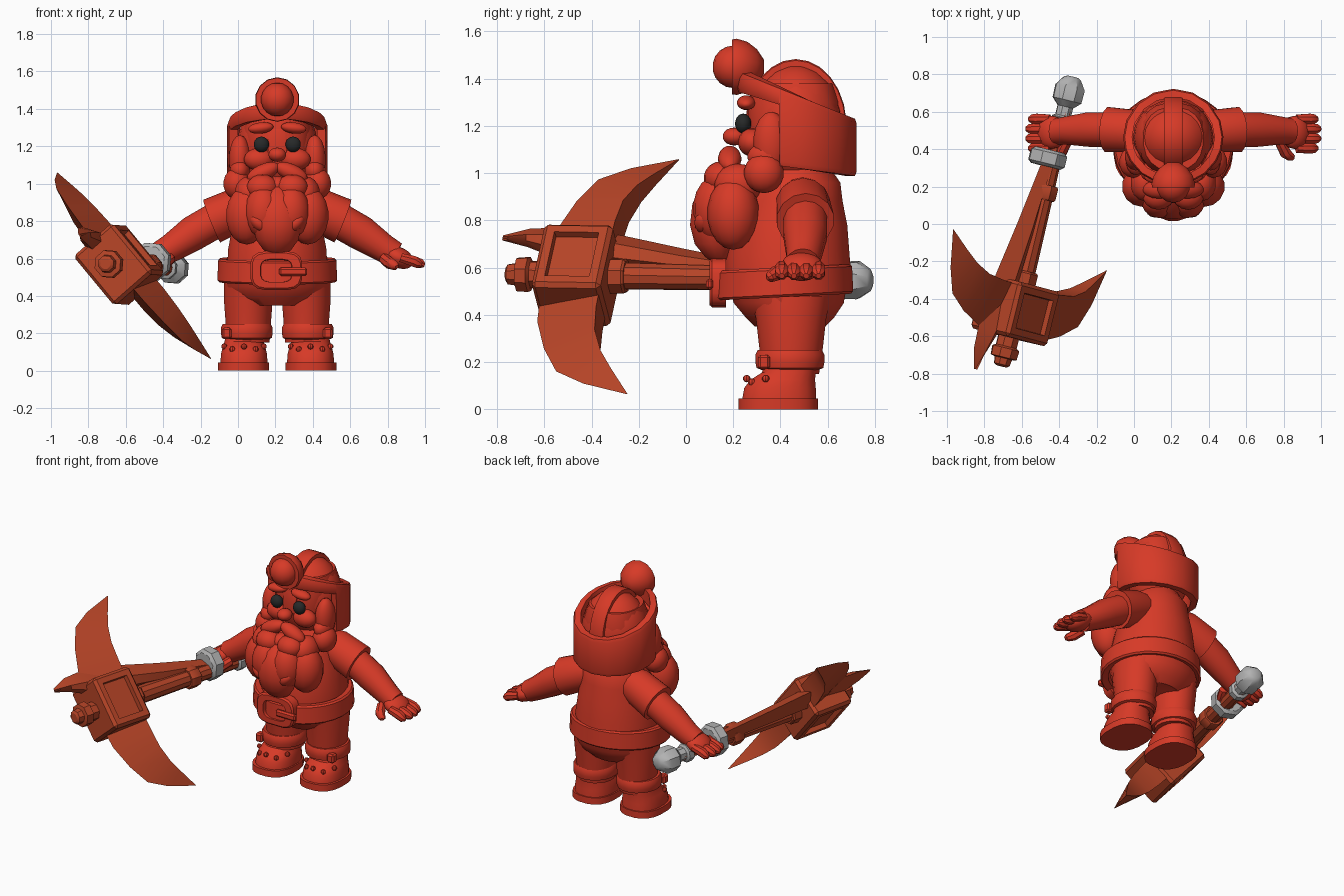
import bpy, bmesh, math
from mathutils import Vector, Matrix, Euler

if "Cube" in bpy.data.objects:
    bpy.data.objects.remove(bpy.data.objects["Cube"])

CX = 0.21  # symmetry plane of the figure


def material(name, rgb):
    m = bpy.data.materials.new(name)
    m.diffuse_color = (*rgb, 1)
    m.use_nodes = True
    m.node_tree.nodes["Principled BSDF"].inputs["Base Color"].default_value = m.diffuse_color
    return m


RED = material("red", (0.68, 0.042, 0.02))
RUST = material("rust", (0.47, 0.058, 0.02))
GREY = material("grey", (0.45, 0.45, 0.45))
BLACK = material("black", (0.02, 0.022, 0.022))


def finish(name, bm, mat, matrix=None):
    bmesh.ops.recalc_face_normals(bm, faces=bm.faces)
    me = bpy.data.meshes.new(name)
    bm.to_mesh(me)
    bm.free()
    me.materials.append(mat)
    ob = bpy.data.objects.new(name, me)
    bpy.context.collection.objects.link(ob)
    if matrix:
        ob.matrix_world = matrix
    return ob


def loft(name, rings, mat, matrix=None, closed=False):
    """Skin matching rings of points; cap the ends or join last to first."""
    bm = bmesh.new()
    vs = [[bm.verts.new(p) for p in r] for r in rings]
    n = len(rings[0])
    for a, b in list(zip(vs, vs[1:])) + ([(vs[-1], vs[0])] if closed else []):
        for i in range(n):
            j = (i + 1) % n
            bm.faces.new((a[i], a[j], b[j], b[i]))
    if not closed:
        bm.faces.new(vs[0])
        bm.faces.new(vs[-1])
    bmesh.ops.remove_doubles(bm, verts=bm.verts, dist=1e-5)
    return finish(name, bm, mat, matrix)


def ring(cx, cy, z, rx, ry, n=20, e=1.0):
    f = lambda t: math.copysign(abs(t) ** e, t)
    return [Vector((cx + rx * f(math.cos(a)), cy + ry * f(math.sin(a)), z))
            for a in (math.tau * (i + 0.5) / n for i in range(n))]


def ball(name, loc, r, mat=RED, tilt=(0, 0, 0), seg=14, rows=9):
    bm = bmesh.new()
    bmesh.ops.create_uvsphere(bm, u_segments=seg, v_segments=rows, radius=1)
    return finish(name, bm, mat, Matrix.LocRotScale(Vector(loc), Euler(tilt), Vector(r)))


def lathe(name, profile, mat, matrix=None, n=8):
    return loft(name, [ring(0, 0, z, r, r, n) for z, r in profile], mat, matrix)


def limb(name, path, mat=RED, n=14):
    """Round limb through (point, radius) stations."""
    d = (Vector(path[-1][0]) - Vector(path[0][0])).normalized()
    q = d.to_track_quat('Z', 'Y')
    return loft(name, [[Vector(p) + q @ v for v in ring(0, 0, 0, r, r, n)] for p, r in path], mat)


def block(name, loc, size, mat=RED, bevel=0.01, matrix=None):
    bm = bmesh.new()
    bmesh.ops.create_cube(bm, size=1, matrix=Matrix.LocRotScale(Vector(loc), None, Vector(size)))
    bmesh.ops.bevel(bm, geom=bm.edges[:], offset=bevel, segments=1, affect='EDGES')
    return finish(name, bm, mat, matrix)


# Torso, trousers seat and neck: (z, rx, ry, centre y)
loft("torso", [ring(CX, cy, z, rx, ry, 24) for z, rx, ry, cy in (
    (0.55, .27, .27, .435), (0.65, .265, .265, .43), (0.78, .24, .245, .44), (0.88, .215, .215, .45),
    (0.96, .20, .19, .465), (1.01, .15, .15, .47), (1.1, .12, .12, .47))], RED)
loft("trouser_seat", [ring(CX, cy, z, rx, ry, 24) for z, rx, ry, cy in (
    (0.35, .17, .15, .44), (0.39, .255, .19, .44), (0.45, .282, .235, .435), (0.56, .29, .26, .43))], RED)

# Belt with buckle
sections = [ring(CX, .41, z, .3225 + d, .30 + d, 28) for z, d in
            ((.485, -.05), (.475, -.01), (.485, 0), (.59, -.005), (.6, -.015), (.595, -.05))]
for s in sections:
    for p in s:
        p.z += 0.05 * (p.y - .41)
loft("belt", sections, RED, closed=True)
face_on = Matrix.Translation((.205, .13, .535)) @ Matrix.Rotation(math.pi / 2, 4, 'X')
loft("buckle", [ring(0, 0, z, rx, rz, 16, .55) for z, rx, rz in (
    (-.04, .14, .105), (.02, .14, .105), (.03, .13, .095), (.03, .085, .062), (-.04, .08, .058))],
     RED, face_on, closed=True)
block("buckle_prong", (.295, .1, .53), (.15, .03, .045))

for s, side in ((-1, "left"), (1, "right")):
    X = lambda d: CX + s * d
    # Legs and boots
    loft(side + "_leg", [ring(X(.155), .445, z, rx, ry) for z, rx, ry in (
        (.15, .115, .12), (.25, .122, .135), (.38, .132, .15), (.48, .13, .17))], RED)
    loft(side + "_boot_cuff", [ring(X(.163), .44, z, .14 + d, .148 + d) for z, d in (
        (.165, -.03), (.175, -.005), (.2, 0), (.23, 0), (.25, -.01), (.25, -.04))], RED)
    block(side + "_cuff_tab", (X(.27), .33, .2), (.05, .05, .06))
    loft(side + "_sole", [ring(X(.18), .39, z, .138, .17, 20, .8) for z in (0, .045)], RED)
    loft(side + "_boot", [ring(X(.178), cy, z, rx, ry, 20, .85) for z, rx, ry, cy in (
        (.045, .127, .158, .395), (.09, .124, .153, .398), (.125, .115, .138, .41),
        (.155, .105, .115, .435), (.19, .1, .11, .44))], RED)
    for i in range(5):  # toe studs
        a = math.radians(-90 + (i - 2) * 32)
        ball(side + "_boot_stud", (X(.178) + .118 * math.cos(a), .4 + .143 * math.sin(a),
             .115 if i % 2 else .13), (.016, .016, .016), seg=8, rows=5)

    # Sleeve, arm and hand
    limb(side + "_sleeve", [((X(.10), .49, .90), .09), ((X(.19), .495, .872), .115),
                            ((X(.35), .505, .80), .123), ((X(.35), .505, .80), .09)])
    limb(side + "_arm", [((X(.31), .505, .815), .095), ((X(.45), .505, .735), .094),
                         ((X(.57), .50, .655), .076), ((X(.63), .495, .62), .07)])
    ball(side + "_palm", (X(.65), .49, .605), (.085, .09, .055), tilt=(0, s * .45, 0))
    for i in range(4):
        y = .405 + i * .052
        tip = .77 if i in (1, 2) else .755
        limb(side + "_finger", [((X(.66), y, .605), .026), ((X(.73), y, .585), .031),
                                ((X(tip), y, .572), .027), ((X(tip + .018), y, .565), .012)], n=8)
    limb(side + "_thumb", [((X(.57), .44, .60), .03), ((X(.60), .38, .575), .032),
                           ((X(.63), .355, .56), .024), ((X(.64), .345, .555), .01)], n=8)

    # Face halves
    ball(side + "_eye", (X(.085), .242, 1.21), (.042, .034, .042), BLACK)
    ball(side + "_eyebrow", (X(.088), .255, 1.298), (.07, .04, .03), tilt=(0, s * .12, 0))
    ball(side + "_cheek", (X(.10), .28, 1.13), (.08, .06, .06))
    ball(side + "_sideburn", (X(.20), .36, 1.13), (.06, .075, .13))
    ball(side + "_moustache", (X(.075), .185, 1.06), (.095, .05, .045), tilt=(0, s * .42, 0))
    # Beard locks: offset, y, z, rx, ry, rz
    for d, y, z, rx, ry, rz in ((.215, .33, 1.0, .075, .085, .085), (.20, .34, 1.07, .055, .08, .06),
                                (.15, .22, .95, .08, .10, .09), (.165, .20, .83, .112, .11, .155),
                                (.08, .15, .98, .085, .075, .07), (.075, .13, .85, .1, .1, .14)):
        ball(side + "_beard_lock", (X(d), y, z), (rx, ry, rz))
    ball(side + "_beard_curl", (X(.10), .075, .79), (.055, .04, .035), tilt=(0, s * -.8, 0))

# Head, nose and middle of the beard
loft("head", [ring(CX, .455, z, rx, ry, 20, .85) for z, rx, ry in (
    (1.02, .13, .14), (1.08, .17, .18), (1.18, .185, .195), (1.30, .185, .195), (1.38, .16, .17))], RED)
ball("nose", (CX, .205, 1.155), (.048, .05, .038))
ball("lower_lip", (CX, .17, .99), (.06, .06, .05))
loft("beard_middle", [ring(CX, cy, z, rx, ry, 16) for z, rx, ry, cy in (
    (.61, .02, .02, .15), (.645, .075, .06, .14), (.70, .115, .09, .125), (.78, .135, .11, .125),
    (.87, .13, .105, .13), (.94, .10, .09, .15), (.99, .05, .06, .18))], RED)

# Helmet: shallow brim in front, deep guard at sides and back
angles = [math.radians(a) for a in (-90, -70, -50, -30, -16, -15.5, 0, 20, 45, 67, 90)]
angles += [math.pi - a for a in reversed(angles[1:-1])]
sections = []
for a in angles:
    c, sn = math.cos(a), math.sin(a)
    y = .465 + .258 * sn
    top = 1.43 - .39 * (y - .21)
    low = 1.345 - .3 * (y - .21) if sn < math.sin(math.radians(-15.8)) else 1.03 - .13 * (y - .4)
    pt = lambda k, z: Vector((CX + .268 * k * c, .465 + .258 * k * sn, z))
    sections.append([pt(.97, low), pt(1, low + .02), pt(1, top - .02), pt(.97, top),
                     pt(.82, top + .005), pt(.82, low)])
loft("helmet_guard", sections, RED, closed=True)
ball("helmet_dome", (CX, .465, 1.2), (.215, .20, .26), seg=20, rows=12)
ridge = []
for i in range(15):  # raised crest strip over the dome
    a = math.radians(-10 + i * 200 / 14)
    at = lambda x, k: Vector((CX + x, .465 + .215 * k * math.cos(a), 1.2 + .283 * k * math.sin(a)))
    ridge.append([at(-.05, .85), at(-.05, .98), at(-.04, 1), at(.04, 1), at(.05, .98), at(.05, .85)])
loft("helmet_crest", ridge, RED)

# Headlamp: round housing and domed lens
lamp = Matrix.Translation((CX, .20, 1.45)) @ Matrix.Rotation(-math.pi / 2, 4, 'X')
lathe("lamp_housing", [(-.005, .08), (-.005, .116), (.015, .119), (.06, .106), (.1, .075), (.13, .03)],
      RED, lamp, 14)
ball("lamp_lens", (CX, .20, 1.45), (.09, .088, .09))

# Pickaxe frame: local x = blade direction, z = along handle
h = Vector((.355, 1.44, -.025)).normalized()
u = Vector((-.626, .176, .76))
u = (u - h * u.dot(h)).normalized()
v = h.cross(u)
PICK = Matrix((u, v, h)).transposed().to_4x4()
PICK.translation = (-.635, -.46, .567)

# Pick head with a recessed window on both flat sides
bm = bmesh.new()
bmesh.ops.create_cube(bm, size=1, matrix=Matrix.Diagonal((.35, .28, .30, 1)))
bmesh.ops.bevel(bm, geom=bm.edges[:], offset=.018, segments=1, affect='EDGES')
bm.normal_update()
sides = [f for f in bm.faces if abs(f.normal.y) > .9]
bmesh.ops.inset_individual(bm, faces=sides, thickness=.05)
bmesh.ops.inset_individual(bm, faces=sides, thickness=.004, depth=-.03)
finish("pick_head", bm, RUST, PICK)

# Curved blades: (front z, front x, back z, back x, half thickness)
for s, name in ((1, "upper_blade"), (-1, "lower_blade")):
    loft(name, [[Vector((s * fx, 0, fz)), Vector((s * bx, t, bz)), Vector((s * bx, -t, bz))]
                for fz, fx, bz, bx, t in (
        (-.14, .14, .135, .14, .08), (-.13, .26, .137, .24, .08), (-.075, .41, .15, .36, .072),
        (0, .535, .19, .46, .055), (.13, .60, .245, .54, .034), (.33, .655, .331, .653, .002))],
         RUST, PICK)

# Long spine above the handle: (z, top x, bottom x, half width)
loft("pick_spine", [[Vector((t, 0, z)), Vector(((t + b) / 2 - .02, w, z)), Vector((b, w * .6, z)),
                     Vector((b, -w * .6, z)), Vector(((t + b) / 2 - .02, -w, z))]
                    for z, t, b, w in (
    (-.36, .215, .205, .004), (-.25, .255, .17, .035), (-.14, .262, .13, .055),
    (.16, .225, .07, .06), (.45, .155, .04, .048), (.82, .075, .02, .035))], RUST, PICK)

# Handle, collars and end bolt
lathe("handle", [(.1, .06), (.6, .053), (1.1, .042)], RUST, PICK, 10)
lathe("head_collar", [(.14, .07), (.15, .078), (.205, .078), (.215, .07)], RUST, PICK)
lathe("grip_collar", [(.61, .065), (.62, .072), (.68, .072), (.69, .065)], RUST, PICK)
lathe("end_bolt", [(-.31, .03), (-.30, .045), (-.265, .05), (-.26, .075), (-.21, .078), (-.2, .06),
                   (-.14, .06)], RUST, PICK)

# Metal guard, ring and pommel
lathe("hand_guard", [(.785, .085), (.80, .105), (.86, .105), (.875, .085)], GREY,
      PICK @ Matrix.Translation((.04, 0, 0)))
lathe("pommel_ring", [(1.01, .045), (1.02, .062), (1.06, .062), (1.07, .045), (1.13, .045)], GREY, PICK)
lathe("pommel", [(1.115, .04), (1.155, .083), (1.225, .085), (1.275, .05), (1.285, .03)], GREY, PICK)

# Smooth shading with sharp creases kept
for ob in bpy.data.objects:
    ob.select_set(True)
bpy.context.view_layer.objects.active = bpy.data.objects["torso"]
bpy.ops.object.shade_smooth_by_angle(angle=math.radians(35))
